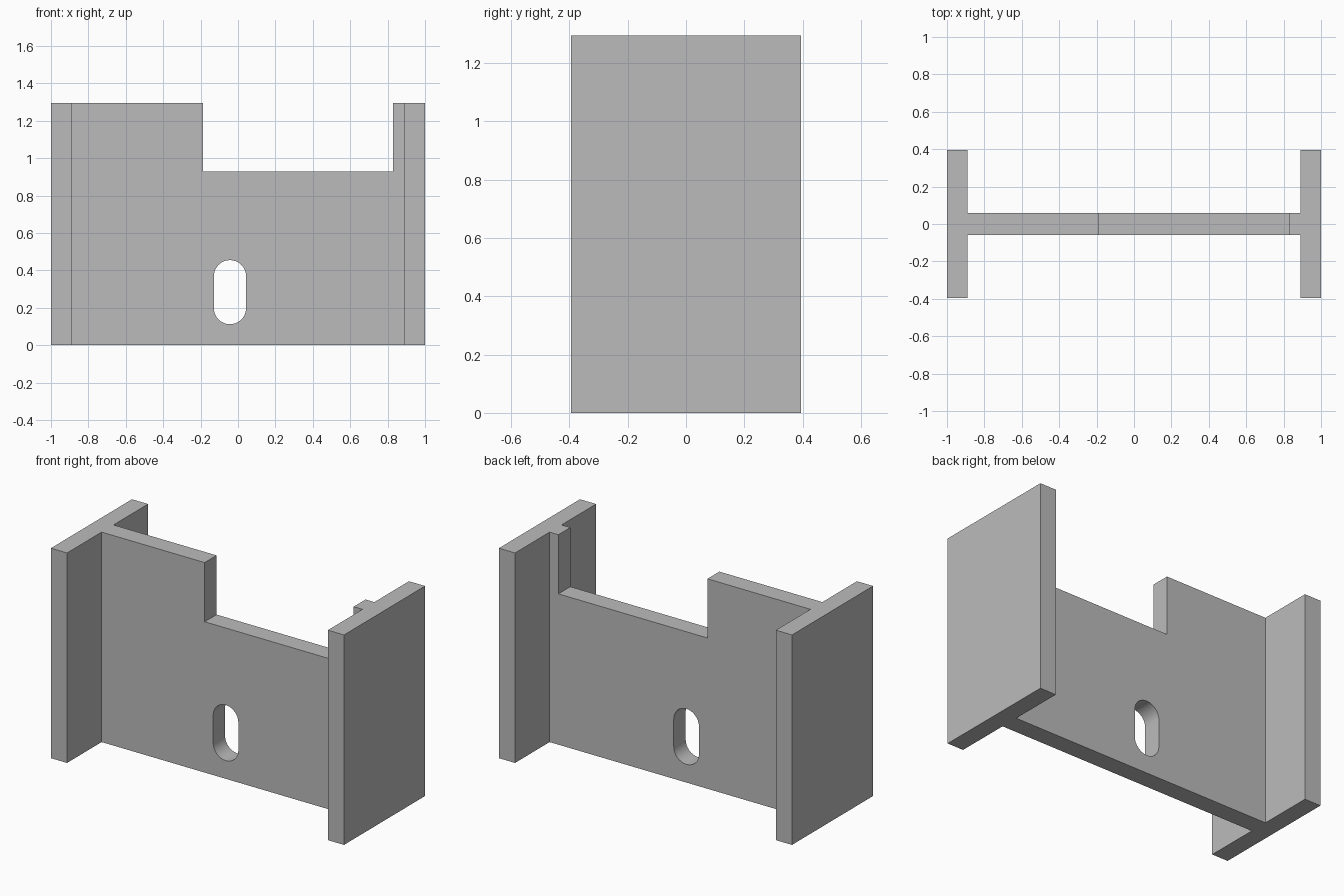
import bpy
import bmesh
from math import sin, cos, pi, radians

cube = bpy.data.objects.get("Cube")
if cube:
    bpy.data.objects.remove(cube, do_unlink=True)

HEIGHT, DEPTH = 1.295, 0.79      # overall size of the beam section
FLANGE, WEB = 0.11, 0.116        # plate thicknesses
INNER = 1 - FLANGE               # inner face of each flange

steel = bpy.data.materials.new("steel_grey")
steel.use_nodes = True
colour = (0.5, 0.5, 0.5, 1)
steel.diffuse_color = colour
steel.node_tree.nodes["Principled BSDF"].inputs["Base Color"].default_value = colour


def slot_outline(cx, low, high, radius, steps=16):
    """Upright slot with round ends."""
    points = []
    for start, cz in ((0, high - radius), (pi, low + radius)):
        for i in range(steps + 1):
            a = start + pi * i / steps
            points.append((cx + radius * cos(a), cz + radius * sin(a)))
    return points


def plate(name, outlines, thickness):
    """Upright plate from closed x-z outlines; inner outlines become holes."""
    curve = bpy.data.curves.new(name, "CURVE")
    curve.dimensions = "2D"
    curve.fill_mode = "BOTH"
    curve.extrude = thickness / 2
    for outline in outlines:
        spline = curve.splines.new("POLY")
        spline.points.add(len(outline) - 1)
        for p, (x, z) in zip(spline.points, outline):
            p.co = (x, z, 0, 1)
        spline.use_cyclic_u = True
    obj = bpy.data.objects.new(name, curve)
    bpy.context.collection.objects.link(obj)
    obj.rotation_euler.x = radians(90)
    bpy.ops.object.select_all(action="DESELECT")
    obj.select_set(True)
    bpy.context.view_layer.objects.active = obj
    bpy.ops.object.convert(target="MESH")
    obj = bpy.context.object
    bm = bmesh.new()
    bm.from_mesh(obj.data)
    bmesh.ops.remove_doubles(bm, verts=bm.verts, dist=1e-4)
    bmesh.ops.recalc_face_normals(bm, faces=bm.faces)
    bm.to_mesh(obj.data)
    bm.free()
    obj.data.materials.clear()
    obj.data.materials.append(steel)
    bpy.ops.object.shade_smooth_by_angle(angle=radians(30))
    return obj


# Web with a notch in its top edge and a slotted hole
web_outline = [(-INNER, 0), (INNER, 0), (INNER, HEIGHT), (0.83, HEIGHT),
               (0.83, 0.93), (-0.187, 0.93), (-0.187, HEIGHT), (-INNER, HEIGHT)]
plate("web", [web_outline, slot_outline(-0.043, 0.112, 0.455, 0.086)], WEB)

# Flanges at both ends
for side, name in ((-1, "right_flange"), (1, "left_flange")):
    a, b = sorted((side * INNER, side))
    plate(name, [[(a, 0), (b, 0), (b, HEIGHT), (a, HEIGHT)]], DEPTH)
